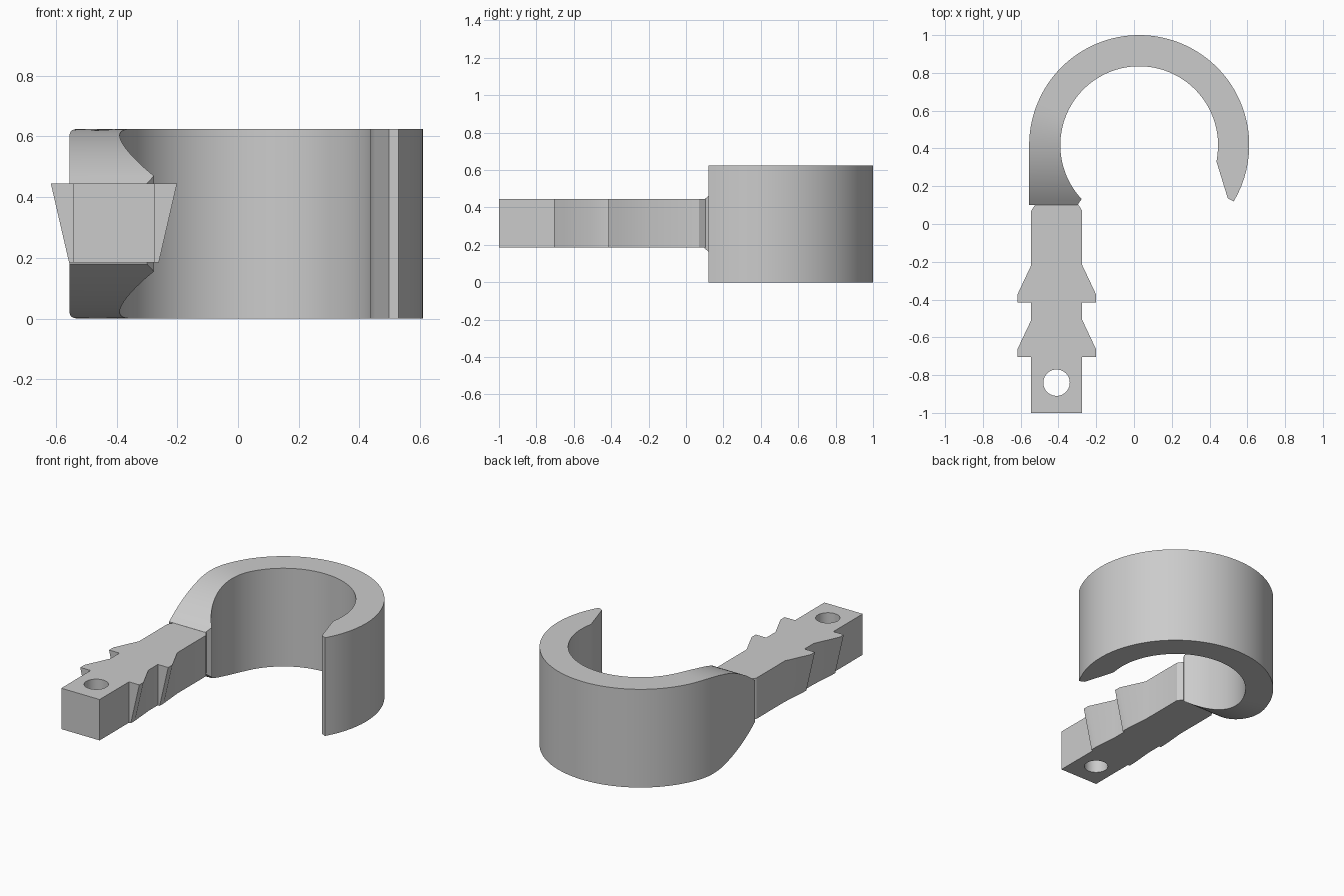
import bpy, bmesh, math

if "Cube" in bpy.data.objects:
    bpy.data.objects.remove(bpy.data.objects["Cube"])

CX, CY, R_OUT, R_IN = 0.0275, 0.4175, 0.5825, 0.4175   # ring centre and radii
MID, HALF = 0.3125, 0.3125                             # ring mid height, half height
BLEND_Y, BLEND_R = 0.60, 0.785                         # rounded taper down to the stem

grey = bpy.data.materials.new("plain grey")
grey.diffuse_color = (0.6, 0.6, 0.6, 1)
grey.use_nodes = True
grey.node_tree.nodes["Principled BSDF"].inputs["Base Color"].default_value = grey.diffuse_color


def make_object(name, bm):
    bmesh.ops.recalc_face_normals(bm, faces=bm.faces)
    mesh = bpy.data.meshes.new(name)
    bm.to_mesh(mesh)
    bm.free()
    mesh.materials.append(grey)
    ob = bpy.data.objects.new(name, mesh)
    bpy.context.collection.objects.link(ob)
    return ob


def smooth(ob):
    bpy.ops.object.select_all(action='DESELECT')
    ob.select_set(True)
    bpy.context.view_layer.objects.active = ob
    bpy.ops.object.shade_smooth_by_angle(angle=math.radians(25))


def half_height(x, y):
    """Ring half height, dropping along an arc on the stem side."""
    d = BLEND_Y - y
    if x > CX or d <= 0:
        return HALF
    return HALF - (BLEND_R - math.sqrt(BLEND_R ** 2 - d * d))


def on_circle(r, a):
    return (CX + r * math.cos(a), CY + r * math.sin(a))


# Hook: pairs of outer and inner points, from the stem round to the free tip
pairs = [((-0.555, 0.10), (-0.30, 0.10))]
for i in range(16):
    y = 0.132 + (CY - 0.132) * i / 16
    pairs.append(((-0.555, y), (CX - math.sqrt(R_IN ** 2 - (y - CY) ** 2), y)))
for i in range(73):
    a = math.pi * (1 - i / 72)
    pairs.append((on_circle(R_OUT, a), on_circle(R_IN, a)))
tip_end = math.asin((0.12 - CY) / R_OUT)
inner_tip = [(0.4435, 0.385), (0.441, 0.36), (0.437, 0.33), (0.4515, 0.2825),
             (0.466, 0.235), (0.4805, 0.1875), (0.497, 0.135)]
for i, p in enumerate(inner_tip):
    pairs.append((on_circle(R_OUT, tip_end * (i + 1) / len(inner_tip)), p))

bm = bmesh.new()
rings = []
for o, n in pairs:
    rings.append([bm.verts.new((x, y, MID + s * half_height(x, y)))
                  for (x, y), s in ((o, -1), (n, -1), (n, 1), (o, 1))])
for a, b in zip(rings, rings[1:]):
    for k in range(4):
        bm.faces.new((a[k], a[(k + 1) % 4], b[(k + 1) % 4], b[k]))
bm.faces.new(rings[0])
bm.faces.new(rings[-1])
hook = make_object("hook", bm)
smooth(hook)

# Stem: half outline as (y, top half width, bottom half width), mirrored
SX, W, TT, TB = -0.409, 0.135, 0.208, 0.148
half = [(-1.0, W, W)]
for y in (-0.705, -0.415):                     # two barbs, narrower at the bottom
    half += [(y, W, W), (y, TT, TB), (y + 0.042, TT, TB), (y + 0.197, W, W)]
half += [(0.07, W, W), (0.105, 0.112, 0.112)]
outline = [(1, p) for p in half] + [(-1, p) for p in reversed(half)]

bm = bmesh.new()
low = [bm.verts.new((SX + s * p[2], p[0], 0.185)) for s, p in outline]
top = [bm.verts.new((SX + s * p[1], p[0], 0.445)) for s, p in outline]
bm.faces.new(low)
bm.faces.new(top)
for i in range(len(low)):
    j = (i + 1) % len(low)
    bm.faces.new((low[i], low[j], top[j], top[i]))
stem = make_object("barbed_stem", bm)

# Round eyelet through the end of the stem
bpy.ops.mesh.primitive_cylinder_add(vertices=40, radius=0.07, depth=1, location=(-0.41, -0.84, 0.315))
cutter = bpy.context.object
cutter.name = "eyelet_cutter"
cutter.hide_render = True
cutter.data.materials.append(grey)
bpy.context.view_layer.objects.active = stem
cut = stem.modifiers.new("eyelet", 'BOOLEAN')
cut.operation, cut.solver, cut.object = 'DIFFERENCE', 'EXACT', cutter
bpy.ops.object.modifier_apply(modifier=cut.name)
bpy.data.objects.remove(cutter)
smooth(stem)
